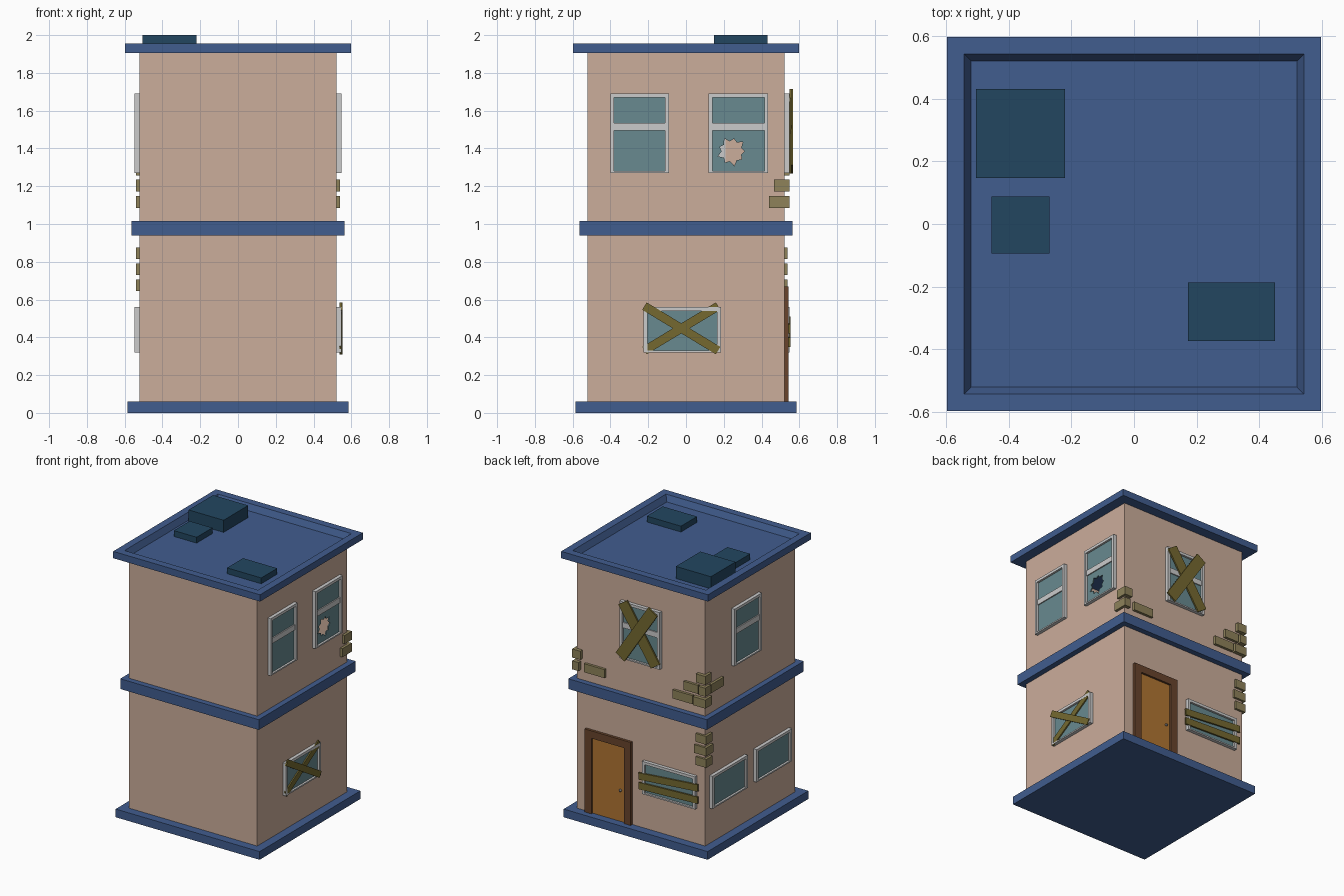
import bpy, bmesh, math
from mathutils import Matrix, Vector

old = bpy.data.objects.get("Cube")
if old:
    bpy.data.objects.remove(old, do_unlink=True)


def material(name, r, g, b):
    lin = [(c / 255 / 12.92) if c < 11 else ((c / 255 + 0.055) / 1.055) ** 2.4 for c in (r, g, b)]
    m = bpy.data.materials.new(name)
    m.use_nodes = True
    m.diffuse_color = (*lin, 1)
    m.node_tree.nodes["Principled BSDF"].inputs["Base Color"].default_value = (*lin, 1)
    return m


PEACH = material("peach_plaster", 203, 173, 155)
BLUE = material("blue_trim", 65, 93, 143)
TEAL = material("dark_teal", 34, 70, 96)
WHITE = material("pale_grey_frame", 203, 203, 203)
GLASS = material("dusty_glass", 104, 138, 144)
BOARD = material("olive_board", 117, 105, 48)
BRICK = material("khaki_brick", 142, 130, 90)
DOOR = material("orange_wood", 176, 117, 50)
TRIM = material("brown_wood", 104, 68, 44)
METAL = material("grey_metal", 150, 150, 155)


# Each wall side has local axes: along the wall, up, outward
def side_matrix(along, out):
    return Matrix((along, (0, 0, 1), out)).transposed().to_4x4()


EAST = side_matrix((0, 1, 0), (1, 0, 0))
WEST = side_matrix((0, -1, 0), (-1, 0, 0))
BACK = side_matrix((-1, 0, 0), (0, 1, 0))
WORLD = Matrix.Identity(4)


def finish(name, bm, mat):
    bmesh.ops.recalc_face_normals(bm, faces=bm.faces[:])
    me = bpy.data.meshes.new(name)
    bm.to_mesh(me)
    bm.free()
    me.materials.append(mat)
    ob = bpy.data.objects.new(name, me)
    bpy.context.collection.objects.link(ob)
    return ob


def boxes(name, ranges, mat, frame=WORLD):
    """Joined boxes, each given as (a0, a1, b0, b1, c0, c1) in the frame's axes."""
    bm = bmesh.new()
    for a0, a1, b0, b1, c0, c1 in ranges:
        place = Matrix.Translation(((a0 + a1) / 2, (b0 + b1) / 2, (c0 + c1) / 2))
        size = Matrix.Diagonal((a1 - a0, b1 - b0, c1 - c0, 1))
        bmesh.ops.create_cube(bm, size=1, matrix=frame @ place @ size)
    return finish(name, bm, mat)


def block(name, half, z0, z1, mat):
    return boxes(name, [(-half, half, -half, half, z0, z1)], mat)


def cut(target, cutter):
    mod = target.modifiers.new("cut", "BOOLEAN")
    mod.operation, mod.solver, mod.object = "DIFFERENCE", "EXACT", cutter
    bpy.context.view_layer.objects.active = target
    bpy.ops.object.modifier_apply(modifier=mod.name)
    bpy.data.objects.remove(cutter, do_unlink=True)


def board(name, frame, start, end, width, n0, n1):
    """Plank nailed between two points on a wall side."""
    a, b = Vector(start), Vector(end)
    d, mid = b - a, (a + b) / 2
    turn = Matrix.Translation((mid.x, mid.y, 0)) @ Matrix.Rotation(math.atan2(d.y, d.x), 4, "Z")
    h, w = d.length / 2, width / 2
    return boxes(name, [(-h, h, -w, w, n0, n1)], BOARD, frame @ turn)


def window(name, frame, u, z0, z1, width, sash=False, backing=False):
    u0, u1, t = u - width / 2, u + width / 2, 0.02
    n0, n1 = WALL - 0.012, WALL + 0.025
    bars = [(u0, u0 + t, z0, z1, n0, n1), (u1 - t, u1, z0, z1, n0, n1),
            (u0 + t, u1 - t, z0, z0 + t / 2, n0, n1), (u0 + t, u1 - t, z1 - t, z1, n0, n1)]
    if sash:
        mid = z0 + 0.245
        bars.append((u0 + t, u1 - t, mid - t, mid + t, n0, n1 - 0.007))
    if backing:
        bars.append((u0 + t, u1 - t, z0, z1 - t, n0, n0 + 0.005))
    boxes(name + "_frame", bars, WHITE, frame)
    return boxes(name + "_glass", [(u0 + t, u1 - t, z0 + t / 2, z1 - t, WALL + 0.002, WALL + 0.01)],
                 GLASS, frame)


WALL = 0.522

# Slabs and walls
block("base_slab", 0.585, 0, 0.06, BLUE)
block("lower_walls", WALL, 0.06, 0.94, PEACH)
block("floor_band", 0.563, 0.94, 1.015, BLUE)
upper = block("upper_walls", WALL, 1.015, 1.906, PEACH)
cut(upper, block("room_cutter", WALL - 0.012, 0.9, 2, PEACH))

# Roof slab with a sunken, sloped tray
roof = block("roof_slab", 0.597, 1.905, 1.955, BLUE)
bm = bmesh.new()
bm.from_mesh(roof.data)
top = max(bm.faces, key=lambda f: f.calc_center_median().z)
bmesh.ops.inset_region(bm, faces=[top], thickness=0.077)
bmesh.ops.inset_region(bm, faces=[top], thickness=0.03, depth=0)
bmesh.ops.translate(bm, verts=top.verts[:], vec=(0, 0, -0.044))
bm.to_mesh(roof.data)
bm.free()

# Rooftop units
boxes("large_roof_unit", [(-0.505, -0.22, 0.147, 0.432, 1.911, 2.0)], TEAL)
boxes("small_roof_unit", [(-0.455, -0.27, -0.095, 0.088, 1.911, 1.954)], TEAL)
boxes("front_roof_unit", [(0.172, 0.45, -0.373, -0.187, 1.911, 1.954)], TEAL)

# Tall upper windows
TALL = (1.27, 1.69)
window("upper_left_front_window", EAST, -0.245, *TALL, 0.31, sash=True)
broken = window("broken_window", EAST, 0.277, *TALL, 0.315, sash=True)
window("upper_right_window", WEST, -0.058, *TALL, 0.315, sash=True, backing=True)
window("upper_back_window", BACK, 0.006, *TALL, 0.325, sash=True)

# Jagged hole in the broken pane, and wall openings behind it and across
bm = bmesh.new()
spikes = 9
ring = []
for i in range(spikes * 2):
    r = (0.078 if i % 4 else 0.068) if i % 2 == 0 else 0.053
    ang = math.pi * i / spikes
    ring.append(bm.verts.new(EAST @ Vector((0.242 + r * math.cos(ang), 1.385 + r * math.sin(ang), 0.4))))
hole = bm.faces.new(ring)
ext = bmesh.ops.extrude_face_region(bm, geom=[hole])["geom"]
bmesh.ops.translate(bm, vec=(0.3, 0, 0), verts=[v for v in ext if isinstance(v, bmesh.types.BMVert)])
cut(broken, finish("hole_cutter", bm, GLASS))
cut(upper, boxes("opening_cutter", [(0.13, 0.424, 1.275, 1.68, 0.45, 0.6)], PEACH, EAST))
cut(upper, boxes("opening_cutter", [(-0.21, 0.095, 1.275, 1.685, 0.45, 0.6)], PEACH, WEST))

# Low ground-floor windows
LOW = (0.32, 0.56)
window("lower_left_window", EAST, -0.02, *LOW, 0.41)
window("lower_right_back_window", WEST, -0.268, *LOW, 0.41)
window("lower_right_front_window", WEST, 0.244, *LOW, 0.41)
window("lower_back_window", BACK, 0.24, *LOW, 0.43)

# Boards nailed over windows
board("side_board_rising", EAST, (-0.22, 0.33), (0.17, 0.565), 0.046, 0.537, 0.546)
board("side_board_falling", EAST, (-0.22, 0.565), (0.17, 0.33), 0.046, 0.544, 0.553)
board("upper_board_falling", BACK, (-0.125, 1.69), (0.14, 1.29), 0.085, 0.547, 0.558)
board("upper_board_rising", BACK, (-0.14, 1.29), (0.125, 1.69), 0.085, 0.556, 0.567)
board("lower_board_top", BACK, (0, 0.445), (0.48, 0.485), 0.05, 0.54, 0.552)
board("lower_board_bottom", BACK, (0, 0.375), (0.48, 0.395), 0.05, 0.54, 0.552)

# Door with surround and knob
boxes("door_surround", [(-0.445, -0.39, 0.06, 0.67, 0.51, 0.542), (-0.125, -0.07, 0.06, 0.67, 0.51, 0.542),
                        (-0.39, -0.125, 0.615, 0.67, 0.51, 0.542)], TRIM, BACK)
boxes("door", [(-0.39, -0.125, 0.06, 0.615, 0.51, 0.527)], DOOR, BACK)
bm = bmesh.new()
bmesh.ops.create_icosphere(bm, subdivisions=2, radius=0.01,
                           matrix=Matrix.Translation(BACK @ Vector((-0.16, 0.29, 0.534))))
finish("door_knob", bm, METAL)

# Exposed bricks: corner blocks, then single bricks on the faces
IN, OUT = 0.5, 0.541
ROWS = (1.085, 1.172, 1.258)


def corner_brick(sign, x_in, y_in, z):
    xs = sorted((sign * x_in, sign * OUT))
    return (*xs, y_in, OUT + 0.008, z, z + 0.063)


boxes("left_corner_bricks", [corner_brick(1, 0.49, 0.44, ROWS[0]), corner_brick(1, 0.475, 0.465, ROWS[1]),
                             (0.285, 0.45, IN, OUT, ROWS[0], ROWS[0] + 0.063)], BRICK)
boxes("right_corner_bricks", [corner_brick(-1, 0.44, 0.47, ROWS[0]), corner_brick(-1, 0.485, 0.485, ROWS[1]),
                              corner_brick(-1, 0.465, 0.475, ROWS[2]),
                              (-0.43, -0.27, IN, OUT, ROWS[0], ROWS[0] + 0.063),
                              (-0.475, -0.36, IN, OUT, ROWS[1], ROWS[1] + 0.063),
                              (-OUT, -IN, 0.33, 0.475, ROWS[1], ROWS[1] + 0.063)], BRICK)
boxes("lower_corner_bricks", [(-OUT, -0.455 + 0.012 * (i % 2), 0.465 - 0.01 * (i % 2), 0.538,
                               0.645 + 0.085 * i, 0.706 + 0.085 * i) for i in range(3)], BRICK)
